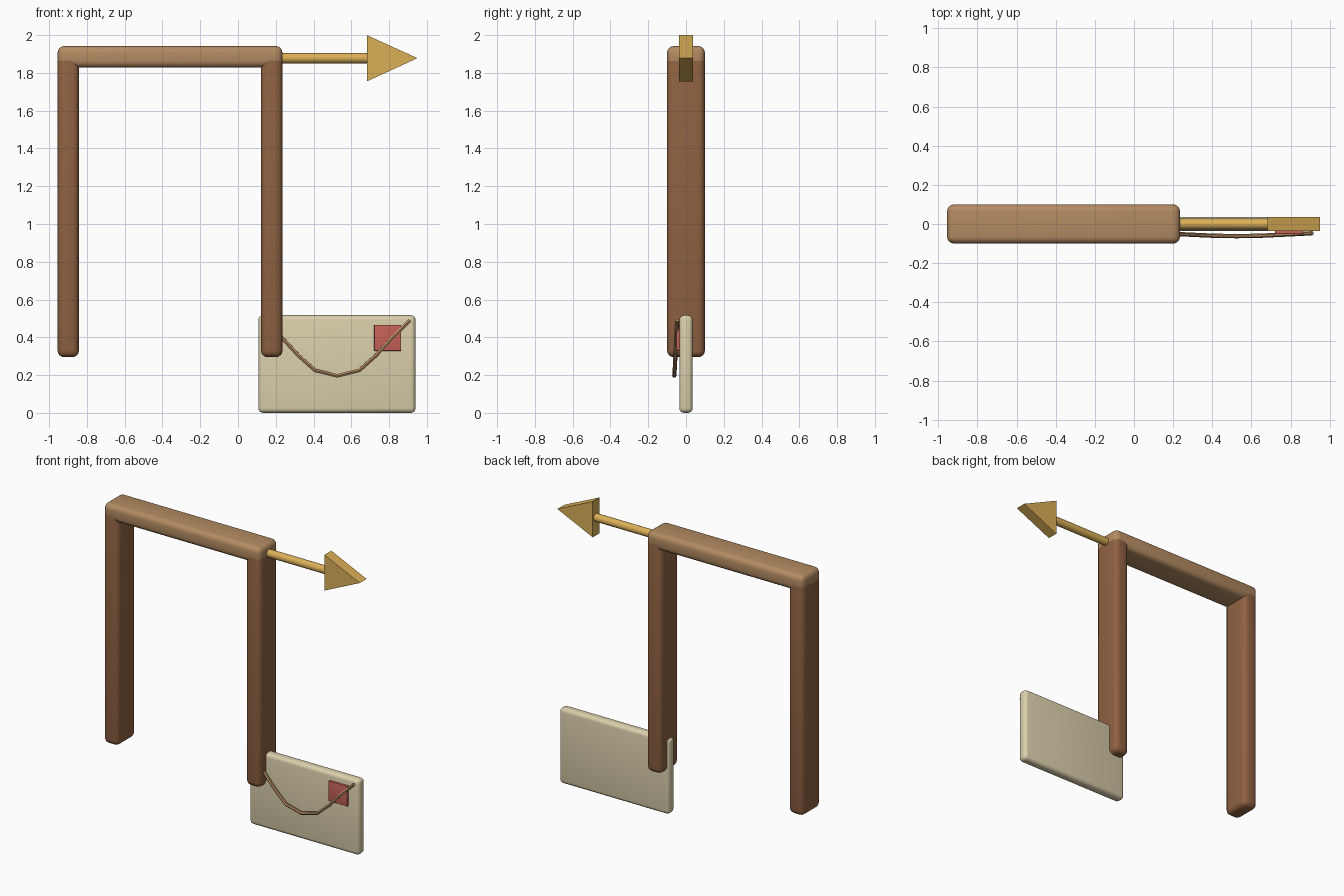
import bpy
import bmesh
import math
from mathutils import Matrix

cube = bpy.data.objects.get("Cube")
if cube:
    bpy.data.objects.remove(cube, do_unlink=True)


def material(name, srgb):
    color = [(c / 255) ** 2.2 for c in srgb] + [1.0]
    mat = bpy.data.materials.new(name)
    mat.use_nodes = True
    mat.diffuse_color = color
    mat.node_tree.nodes["Principled BSDF"].inputs["Base Color"].default_value = color
    return mat


DARK_WOOD = material("dark wood", (142, 98, 68))
LIGHT_WOOD = material("light wood", (178, 138, 98))
GOLD = material("gold", (218, 174, 88))
CREAM = material("cream", (218, 206, 170))
RED = material("red", (196, 98, 88))


def finish(obj, mat):
    obj.data.materials.append(mat)
    bpy.ops.object.select_all(action="DESELECT")
    obj.select_set(True)
    bpy.context.view_layer.objects.active = obj
    bpy.ops.object.shade_smooth_by_angle(angle=math.radians(35))
    return obj


def add_mesh(name, bm, mat):
    bmesh.ops.recalc_face_normals(bm, faces=bm.faces[:])
    mesh = bpy.data.meshes.new(name)
    bm.to_mesh(mesh)
    bm.free()
    obj = bpy.data.objects.new(name, mesh)
    bpy.context.collection.objects.link(obj)
    return finish(obj, mat)


def box(name, low, high, bevel, mat):
    """Box between two corners, with rounded edges."""
    bm = bmesh.new()
    size = [b - a for a, b in zip(low, high)]
    centre = [(a + b) / 2 for a, b in zip(low, high)]
    bmesh.ops.create_cube(bm, size=1, matrix=Matrix.Translation(centre) @ Matrix.Diagonal((*size, 1)))
    if bevel:
        bmesh.ops.bevel(bm, geom=bm.edges[:], offset=bevel, segments=4, profile=0.5, affect="EDGES")
    return add_mesh(name, bm, mat)


# Wooden frame: two posts under a crossbar
for name, x in (("right_post", -0.955), ("left_post", 0.122)):
    box(name, (x, -0.1, 0.295), (x + 0.113, 0.1, 1.9), 0.035, DARK_WOOD)
box("crossbar", (-0.955, -0.1, 1.828), (0.235, 0.1, 1.942), 0.035, LIGHT_WOOD)

# Arrow shaft
bm = bmesh.new()
bmesh.ops.create_cone(bm, cap_ends=True, segments=20, radius1=0.027, radius2=0.027, depth=0.5,
                      matrix=Matrix.Translation((0.45, 0, 1.878)) @ Matrix.Rotation(math.pi / 2, 4, "Y"))
add_mesh("arrow_shaft", bm, GOLD)

# Arrow head: an extruded triangle
bm = bmesh.new()
outline = [(0.682, 1.755), (0.95, 1.878), (0.682, 2.0)]
face = bm.faces.new([bm.verts.new((x, -0.037, z)) for x, z in outline])
sides = bmesh.ops.extrude_face_region(bm, geom=[face])["geom"]
bmesh.ops.translate(bm, vec=(0, 0.074, 0), verts=[v for v in sides if isinstance(v, bmesh.types.BMVert)])
add_mesh("arrow_head", bm, GOLD)

# Envelope and stamp
box("envelope", (0.108, -0.035, 0), (0.94, 0.035, 0.517), 0.025, CREAM)
box("stamp", (0.721, -0.051, 0.328), (0.864, -0.034, 0.466), 0.003, RED)

# Cord hanging across the envelope, symmetric about its middle
half = [(0.385, -0.047, 0.49), (0.29, -0.052, 0.395), (0.205, -0.056, 0.303),
        (0.117, -0.06, 0.225)]
points = [(-x, y, z) for x, y, z in half] + [(0, -0.062, 0.196)] + half[::-1]
curve = bpy.data.curves.new("cord", "CURVE")
curve.dimensions = "3D"
curve.bevel_depth = 0.011
curve.bevel_resolution = 1
curve.use_fill_caps = True
spline = curve.splines.new("POLY")
spline.points.add(len(points) - 1)
for p, (x, y, z) in zip(spline.points, points):
    p.co = (x + 0.525, y, z, 1)
cord = bpy.data.objects.new("cord", curve)
bpy.context.collection.objects.link(cord)
bpy.ops.object.select_all(action="DESELECT")
cord.select_set(True)
bpy.context.view_layer.objects.active = cord
bpy.ops.object.convert(target="MESH")
finish(bpy.context.view_layer.objects.active, LIGHT_WOOD)
